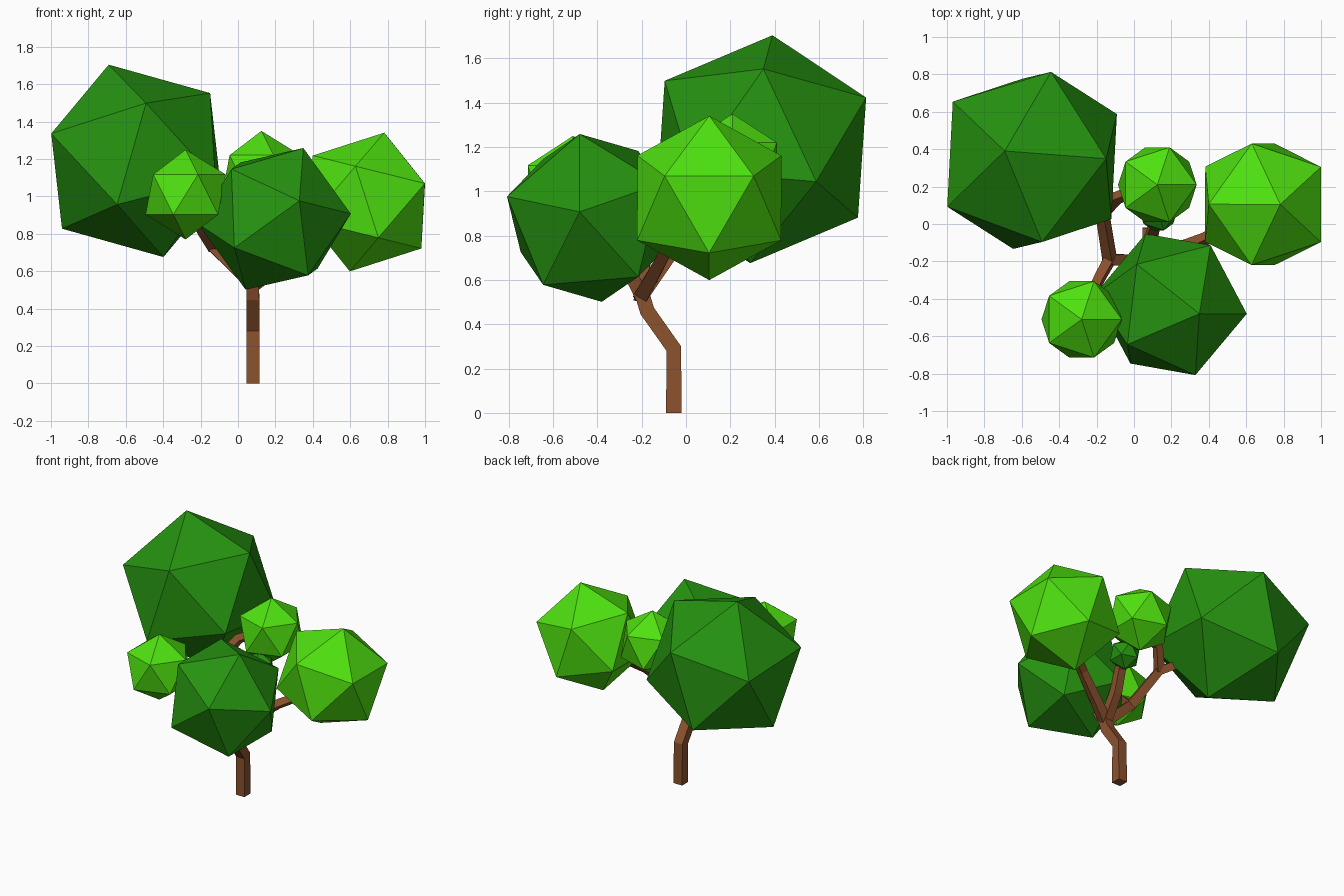
import bpy, bmesh
from mathutils import Vector, Matrix

cube = bpy.data.objects.get("Cube")
if cube:
    bpy.data.objects.remove(cube, do_unlink=True)


def material(name, colour):
    m = bpy.data.materials.new(name)
    m.use_nodes = True
    m.diffuse_color = (*colour, 1)
    bsdf = next(n for n in m.node_tree.nodes if n.type == 'BSDF_PRINCIPLED')
    bsdf.inputs["Base Color"].default_value = (*colour, 1)
    bsdf.inputs["Roughness"].default_value = 0.9
    return m


DARK = material("dark leaf green", (0.019, 0.29, 0.005))
LIGHT = material("light leaf green", (0.077, 0.75, 0.005))
BARK = material("bark brown", (0.262, 0.084, 0.027))


def finish(name, bm, mat):
    bmesh.ops.recalc_face_normals(bm, faces=bm.faces)
    mesh = bpy.data.meshes.new(name)
    bm.to_mesh(mesh)
    bm.free()
    mesh.materials.append(mat)
    obj = bpy.data.objects.new(name, mesh)
    bpy.context.collection.objects.link(obj)
    return obj


def frame(a, b):
    """Orthonormal basis from one direction and a second one beside it."""
    a = Vector(a).normalized()
    c = a.cross(Vector(b)).normalized()
    return Matrix((a, c.cross(a), c)).transposed()


def leaf_ball(name, centre, radius, mat, tip=(0, 0, 1), side=(2, 0, 1)):
    """Icosahedron turned so one corner points at tip and a neighbour at side."""
    bm = bmesh.new()
    bmesh.ops.create_icosphere(bm, subdivisions=1, radius=radius)
    first = max(bm.verts, key=lambda v: v.co.z)
    second = first.link_edges[0].other_vert(first)
    turn = frame(tip, side) @ frame(first.co, second.co).transposed()
    bmesh.ops.transform(bm, verts=bm.verts,
                        matrix=Matrix.Translation(centre) @ turn.to_4x4())
    return finish(name, bm, mat)


def limb(name, points, start, end):
    """Square tube along a path, tapering from start to end width."""
    pts = [Vector(p) for p in points]
    bm, rings, across = bmesh.new(), [], Vector((1, 0, 0))
    for i, p in enumerate(pts):
        before = (p - pts[i - 1]).normalized() if i else Vector()
        after = (pts[i + 1] - p).normalized() if i + 1 < len(pts) else Vector()
        along = (before + after).normalized()
        across = (across - along * across.dot(along)).normalized()
        up = along.cross(across)
        h = (start + (end - start) * i / (len(pts) - 1)) / 2
        rings.append([bm.verts.new(p + across * h * s + up * h * t)
                      for s, t in ((-1, -1), (1, -1), (1, 1), (-1, 1))])
    for low, high in zip(rings, rings[1:]):
        for k in range(4):
            n = (k + 1) % 4
            bm.faces.new((low[k], low[n], high[n], high[k]))
    bm.faces.new(rings[0])
    bm.faces.new(rings[-1])
    return finish(name, bm, BARK)


# Trunk and branches
fork = (0.08, -0.2, 0.53)
elbow = (-0.13, -0.19, 0.73)
knot = (-0.17, 0.06, 0.9)
limb("trunk", [(0.08, -0.055, 0), (0.08, -0.055, 0.29),
               (0.08, -0.175, 0.46), (0.08, -0.205, 0.56)], 0.07, 0.066)
limb("right_branch", [fork, elbow, knot, (-0.35, 0.2, 1.0)], 0.07, 0.05)
limb("right_front_branch", [elbow, (-0.19, -0.3, 0.82), (-0.26, -0.45, 0.95)], 0.055, 0.045)
limb("back_branch", [knot, (-0.09, 0.14, 1.02), (0.07, 0.2, 1.1)], 0.055, 0.045)
limb("left_branch", [fork, (0.2, -0.15, 0.62), (0.38, -0.08, 0.75), (0.6, 0.05, 0.86)], 0.065, 0.045)
limb("middle_branch", [fork, (0.09, -0.08, 0.7), (0.11, -0.01, 0.84), (0.13, 0.06, 0.9)], 0.065, 0.05)
limb("front_branch", [fork, (0.12, -0.28, 0.68), (0.18, -0.4, 0.85)], 0.065, 0.045)

# Large dark foliage
leaf_ball("right_foliage", (-0.545, 0.34, 1.19), 0.537, DARK,
          (-0.145, 0.05, 0.51), (0.395, 0.01, 0.37))
leaf_ball("front_foliage", (0.195, -0.43, 0.88), 0.412, DARK,
          (0.155, -0.05, 0.38), (0.405, -0.05, 0.03))
leaf_ball("middle_foliage", (0.13, 0.06, 0.91), 0.11, DARK)

# Light foliage
leaf_ball("left_foliage", (0.69, 0.105, 0.97), 0.382, LIGHT,
          (0.092, 0, 0.37), (0.31, 0.2, 0.1))
leaf_ball("right_front_foliage", (-0.28, -0.51, 1.01), 0.24, LIGHT)
leaf_ball("back_foliage", (0.125, 0.21, 1.115), 0.235, LIGHT)
